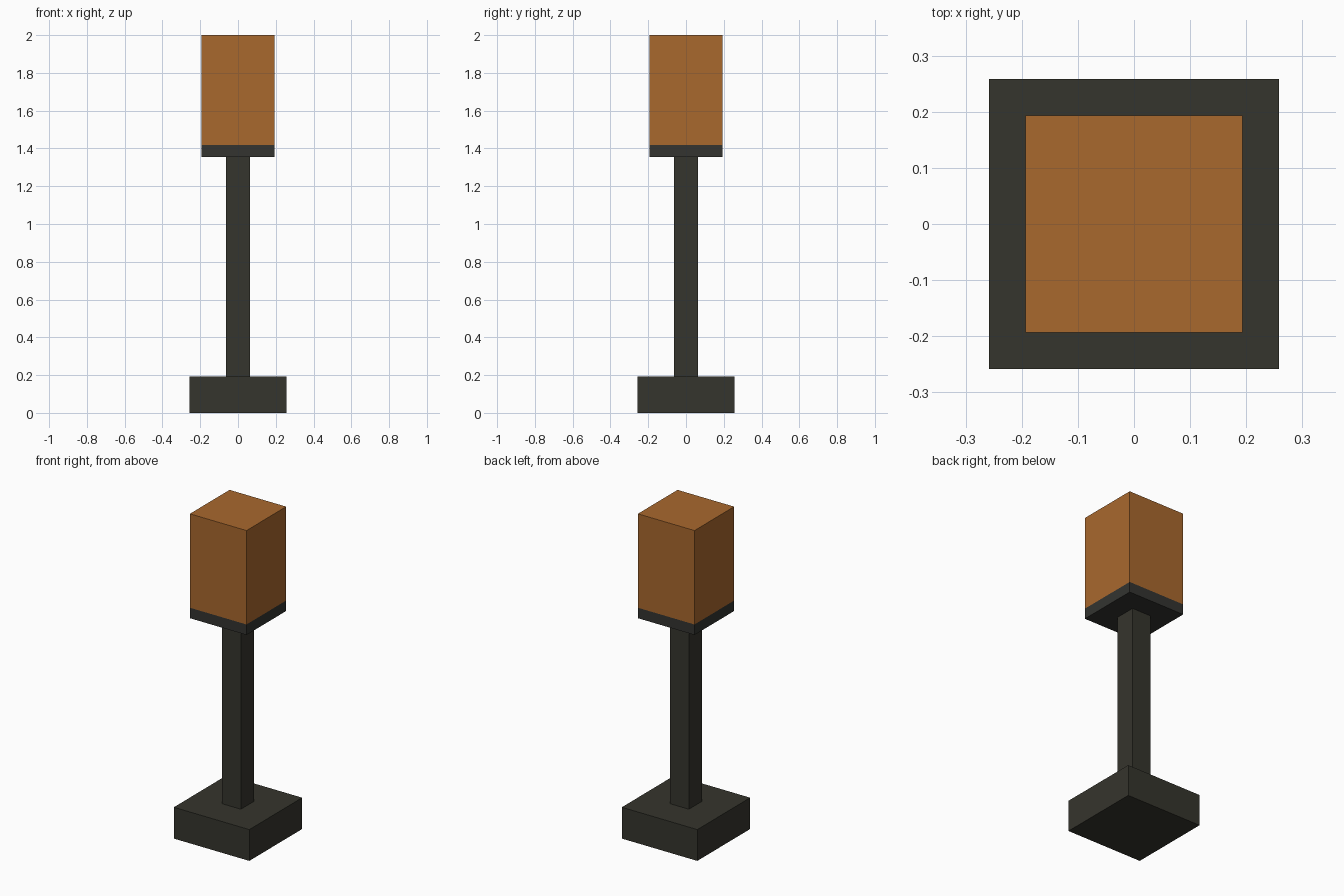
import bpy
import bmesh
from mathutils import Matrix, Vector

cube = bpy.data.objects.get("Cube")
if cube:
    bpy.data.objects.remove(cube, do_unlink=True)

U = 2 / 15.5  # module: the post is one unit thick


def material(name, rgb):
    m = bpy.data.materials.new(name)
    m.use_nodes = True
    m.diffuse_color = (*rgb, 1)
    m.node_tree.nodes["Principled BSDF"].inputs["Base Color"].default_value = (*rgb, 1)
    return m


dark = material("dark olive metal", (0.036, 0.035, 0.026))
collar = material("charcoal collar", (0.033, 0.034, 0.030))
amber = material("amber lamp", (0.397, 0.138, 0.027))


def box(name, width, z0, z1, mats, split=None):
    """Square box in module units; faces above the split height take the second material."""
    bm = bmesh.new()
    bmesh.ops.create_cube(bm, size=1, matrix=Matrix.Translation((0, 0, (z0 + z1) / 2 * U))
                          @ Matrix.Diagonal((width * U, width * U, (z1 - z0) * U, 1)))
    if split is not None:
        bmesh.ops.bisect_plane(bm, geom=bm.verts[:] + bm.edges[:] + bm.faces[:],
                               plane_co=Vector((0, 0, split * U)), plane_no=Vector((0, 0, 1)))
        for f in bm.faces:
            f.material_index = int(f.calc_center_median().z > split * U)
    me = bpy.data.meshes.new(name)
    bm.to_mesh(me)
    bm.free()
    for m in mats:
        me.materials.append(m)
    ob = bpy.data.objects.new(name, me)
    bpy.context.collection.objects.link(ob)
    return ob


# Plinth, post, and lamp head with its dark lower band
box("base", 4, 0, 1.5, [dark])
box("post", 1, 1.5, 10.5, [dark])
box("lamp_head", 3, 10.5, 15.5, [collar, amber], split=11)
